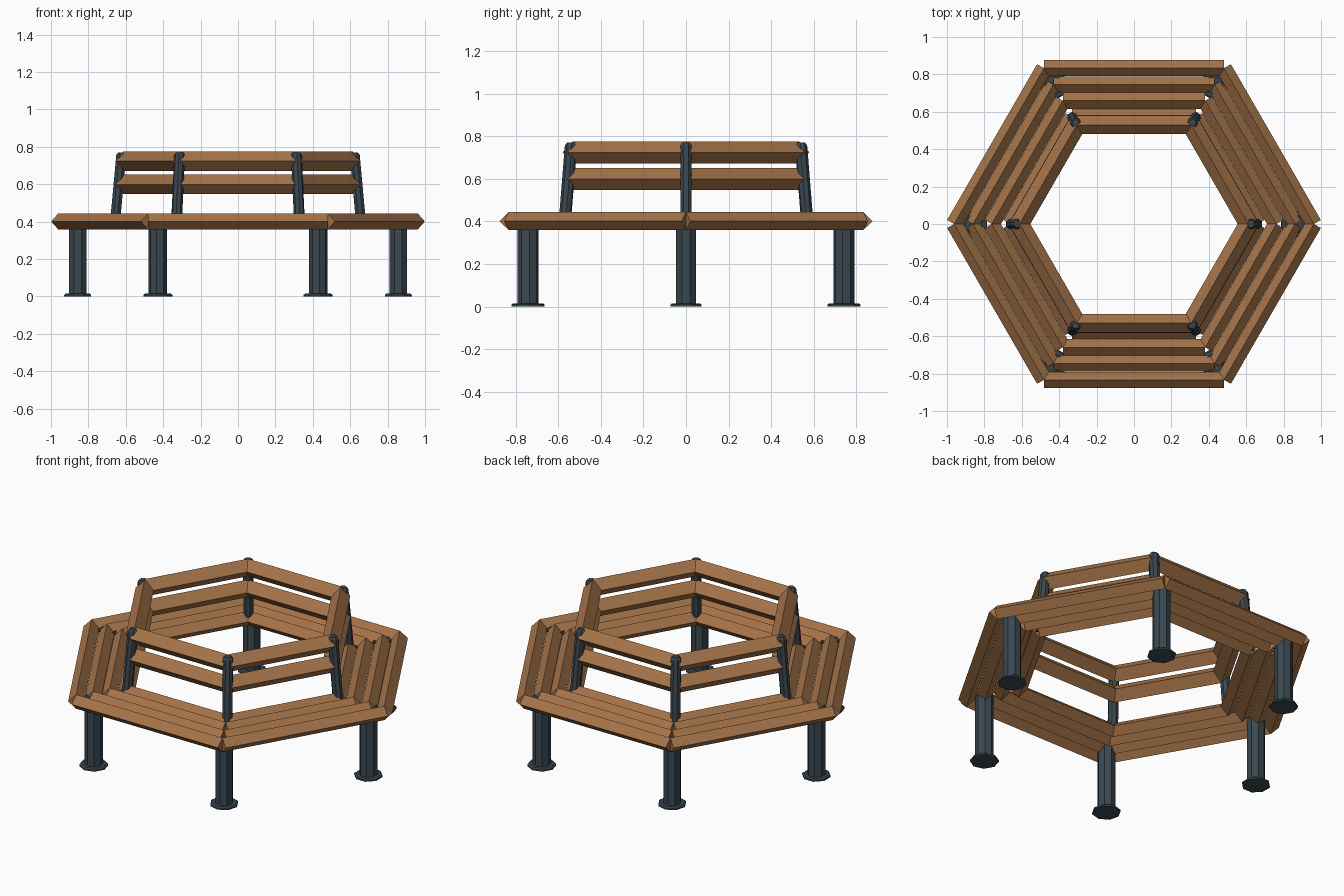
import bpy
import math
from mathutils import Matrix, Vector

cube = bpy.data.objects.get("Cube")
if cube:
    bpy.data.objects.remove(cube, do_unlink=True)


def make_material(name, rgb):
    mat = bpy.data.materials.new(name)
    mat.use_nodes = True
    color = (*rgb, 1.0)
    mat.diffuse_color = color
    mat.node_tree.nodes["Principled BSDF"].inputs["Base Color"].default_value = color
    return mat


wood = make_material("warm brown wood", (0.37, 0.17, 0.066))
steel = make_material("dark slate steel", (0.042, 0.064, 0.08))


def loft(name, rings, mat):
    """Flat-shaded solid through equal-sized rings, capped at both ends."""
    n = len(rings[0])
    verts = [v for ring in rings for v in ring]
    faces = [tuple(reversed(range(n))), tuple(range(len(verts) - n, len(verts)))]
    for r in range(len(rings) - 1):
        for i in range(n):
            a, b = r * n + i, r * n + (i + 1) % n
            faces.append((a, b, b + n, a + n))
    mesh = bpy.data.meshes.new(name)
    mesh.from_pydata(verts, [], faces)
    mesh.materials.append(mat)
    obj = bpy.data.objects.new(name, mesh)
    bpy.context.collection.objects.link(obj)
    return obj


def ring(x, z, radius, sides=8):
    """Horizontal polygon with a flat side facing outwards."""
    angles = [math.tau * (i + 0.5) / sides for i in range(sides)]
    return [Vector((x + radius * math.cos(a), radius * math.sin(a), z)) for a in angles]


def slat(name, apothem, z, half_depth, half_height, angle):
    """Diamond-section beam along one side of the hexagon."""
    half = apothem * math.tan(math.pi / 6)
    rings = [[Vector((apothem + half_depth, y, z)), Vector((apothem, y, z + half_height)),
              Vector((apothem - half_depth, y, z)), Vector((apothem, y, z - half_height))]
             for y in (half, -half)]
    obj = loft(name, rings, wood)
    obj.data.transform(Matrix.Rotation(angle, 4, 'Z'))


def pole(name, sections, angle):
    """Eight-sided upright from (distance, height, radius) sections."""
    obj = loft(name, [ring(*s) for s in sections], steel)
    obj.data.transform(Matrix.Rotation(angle, 4, 'Z'))


for k in range(6):
    side = math.radians(30 + 60 * k)
    corner = math.radians(60 * k)

    # Seat slats, outermost first
    for i in range(4):
        slat(f"seat_slat_{k + 1}_{i + 1}", 0.833 - 0.087 * i, 0.401, 0.043, 0.042, side)

    # Backrest rails
    slat(f"lower_back_rail_{k + 1}", 0.532, 0.599, 0.05, 0.052, side)
    slat(f"upper_back_rail_{k + 1}", 0.53, 0.724, 0.05, 0.052, side)

    # Leg with its foot plate
    pole(f"leg_{k + 1}", [(0.857, 0.01, 0.05), (0.857, 0.41, 0.05)], corner)
    pole(f"foot_plate_{k + 1}",
         [(0.857, 0, 0.078), (0.857, 0.009, 0.078), (0.857, 0.015, 0.07)], corner)

    # Inward-leaning backrest post with a chamfered top
    pole(f"back_post_{k + 1}",
         [(0.658, 0.39, 0.029), (0.624, 0.757, 0.029), (0.623, 0.77, 0.02)], corner)
